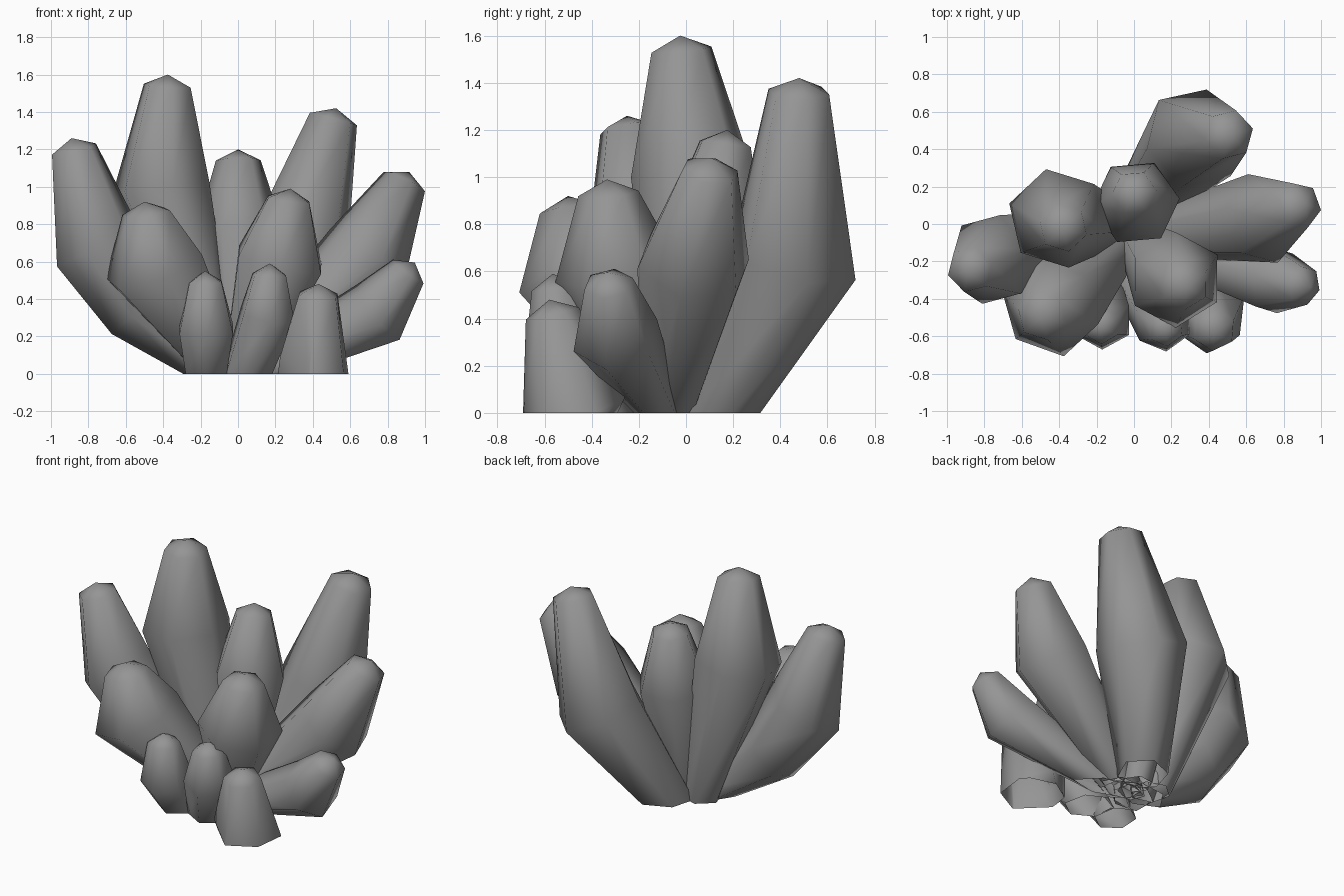
import bpy
import bmesh
from math import cos, sin, pi, radians
from mathutils import Vector

default_cube = bpy.data.objects.get("Cube")
if default_cube:
    bpy.data.objects.remove(default_cube, do_unlink=True)

# One plain stone colour
stone = bpy.data.materials.new("grey_stone")
stone.use_nodes = True
colour = (0.3, 0.3, 0.3, 1)
stone.diffuse_color = colour
stone.node_tree.nodes["Principled BSDF"].inputs["Base Color"].default_value = colour

SIDES = 6
CAP_HEIGHT = 0.06
ROOT_DEPTH = 0.08


def ring(bm, centre, normal, radius, twist):
    """Hexagon of vertices around a centre, square to the normal."""
    turn = Vector((0, 0, 1)).rotation_difference(normal)
    angles = [twist + 2 * pi * i / SIDES for i in range(SIDES)]
    return [bm.verts.new(centre + turn @ Vector((radius * cos(a), radius * sin(a), 0)))
            for a in angles]


def crystal(name, foot, belly, radius, tip, twist, taper=0.36, hip=None):
    """Six-sided shard: narrow open root, wide belly, blunt pointed cap, cut at the ground.
    A hip is an extra ring that bends the shard below its belly."""
    foot, belly, tip = Vector((*foot, 0)), Vector(belly), Vector(tip)
    twist = radians(twist)
    bend = Vector(hip) if hip else belly
    lower = (bend - foot).normalized()
    upper = (tip - belly).normalized()
    root = foot - lower * (ROOT_DEPTH / max(abs(lower.z), 0.3))

    bm = bmesh.new()
    rings = [ring(bm, root, lower, radius * taper, twist)]
    if hip:
        rings.append(ring(bm, bend, lower, radius * 0.85, twist))
    rings.append(ring(bm, belly, (lower + upper).normalized(), radius, twist))
    rings.append(ring(bm, tip - upper * CAP_HEIGHT, upper, 0.05 + radius * 0.3, twist))
    apex = bm.verts.new(tip)
    for i in range(SIDES):
        j = (i + 1) % SIDES
        for low, high in zip(rings, rings[1:]):
            bm.faces.new((low[i], low[j], high[j], high[i]))
        bm.faces.new((rings[-1][i], rings[-1][j], apex))

    # Trim everything below the ground, leaving the hollow root open
    bmesh.ops.bisect_plane(bm, geom=bm.verts[:] + bm.edges[:] + bm.faces[:],
                           plane_co=(0, 0, 0), plane_no=(0, 0, 1), clear_inner=True)
    for face in bm.faces:
        face.smooth = True

    mesh = bpy.data.meshes.new(name)
    bm.to_mesh(mesh)
    bm.free()
    mesh.materials.append(stone)
    bpy.context.collection.objects.link(bpy.data.objects.new(name, mesh))


# Tall shards at the back and sides
crystal("tallest_crystal", (-.12, 0), (-.41, .03, 1), .27, (-.375, -.025, 1.6), 43, taper=.42)
crystal("back_left_crystal", (.04, .13), (.325, .46, .65), .28, (.525, .48, 1.42), 14, taper=.5)
crystal("left_crystal", (0, -.07), (.69, .03, .63), .25, (.915, .11, 1.08), 50)
crystal("right_crystal", (-.07, -.05), (-.765, -.19, .71), .25, (-.89, -.25, 1.26), 15,
        hip=(-.55, -.14, .38))

# Middle shards
crystal("front_right_crystal", (-.07, -.1), (-.45, -.445, .575), .28, (-.5, -.5, .92), 43)
crystal("centre_crystal", (0, .02), (.01, .115, .77), .235, (0, .175, 1.2), 5)
crystal("front_left_crystal", (.02, -.08), (.225, -.3, .61), .26, (.28, -.335, .99), 31)
crystal("low_left_crystal", (.05, -.1), (.75, -.3, .33), .19, (.945, -.335, .595), 44)

# Small shards along the front
crystal("small_right_crystal", (-.17, -.37), (-.17, -.515, .24), .165, (-.175, -.55, .55), 30,
        taper=.65)
crystal("small_middle_crystal", (.045, -.36), (.16, -.53, .32), .16, (.17, -.565, .59), 36,
        taper=.8)
crystal("small_left_crystal", (.38, -.47), (.41, -.475, .03), .22, (.43, -.58, .48), 26,
        taper=.6)
